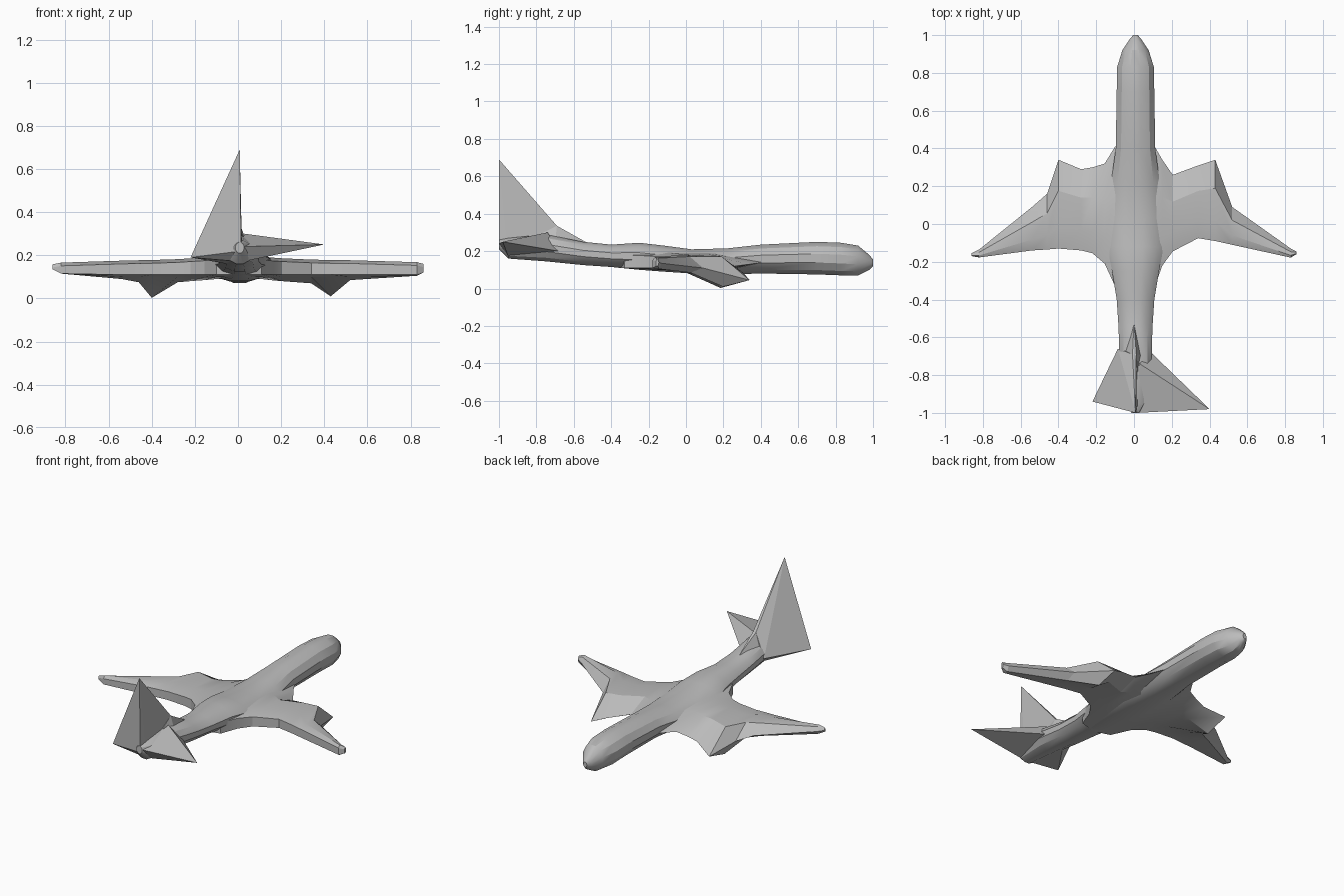
import bpy, bmesh, math

cube = bpy.data.objects.get("Cube")
if cube:
    bpy.data.objects.remove(cube, do_unlink=True)

# One plain grey for the whole aircraft
grey = bpy.data.materials.new("plain_grey")
grey.use_nodes = True
colour = (0.5, 0.5, 0.5, 1)
grey.diffuse_color = colour
grey.node_tree.nodes["Principled BSDF"].inputs["Base Color"].default_value = colour


def finish(name, bm, smooth=None):
    bmesh.ops.recalc_face_normals(bm, faces=bm.faces)
    mesh = bpy.data.meshes.new(name)
    bm.to_mesh(mesh)
    bm.free()
    mesh.materials.append(grey)
    obj = bpy.data.objects.new(name, mesh)
    bpy.context.collection.objects.link(obj)
    if smooth:
        bpy.ops.object.select_all(action='DESELECT')
        obj.select_set(True)
        bpy.context.view_layer.objects.active = obj
        bpy.ops.object.shade_smooth_by_angle(angle=math.radians(smooth))
    return obj


def loft(name, rings, smooth=None):
    """Skin closed rings of equal length and cap both ends."""
    bm = bmesh.new()
    loops = [[bm.verts.new(p) for p in ring] for ring in rings]
    for a, b in zip(loops, loops[1:]):
        for i in range(len(a)):
            j = (i + 1) % len(a)
            bm.faces.new((a[i], a[j], b[j], b[i]))
    bm.faces.new(loops[0])
    bm.faces.new(loops[-1])
    return finish(name, bm, smooth)


def hull(name, points):
    bm = bmesh.new()
    verts = [bm.verts.new(p) for p in points]
    out = bmesh.ops.convex_hull(bm, input=verts)
    unused = [v for v in out["geom_interior"] if isinstance(v, bmesh.types.BMVert)]
    bmesh.ops.delete(bm, geom=unused, context='VERTS')
    return finish(name, bm)


# Fuselage: y, half width, bottom z, top z
SECTIONS = [
    (-1.0, .02, .21, .26), (-.95, .06, .16, .27), (-.75, .085, .145, .29),
    (-.55, .09, .125, .25), (-.4, .10, .115, .235), (-.25, .125, .10, .245),
    (-.12, .15, .09, .23), (.03, .15, .08, .21), (.22, .13, .075, .215),
    (.4, .105, .08, .235), (.7, .10, .075, .25), (.83, .098, .07, .245),
    (.92, .07, .07, .23), (.98, .03, .10, .18), (1.0, .012, .12, .155),
]
SIDES = 12


def oval(y, w, low, high):
    mid, half = (low + high) / 2, (high - low) / 2
    angles = [math.tau * (i + .5) / SIDES for i in range(SIDES)]
    return [(.008 + w * 1.03 * math.cos(a), y, mid + half * 1.03 * math.sin(a))
            for a in angles]


loft("fuselage", [oval(*s) for s in SECTIONS], 28)


# Wings: x, leading y, leading z, trailing y, top z, bottom z
def airfoil(side, x, lead, lead_z, trail, top, low):
    chord = lead - trail
    profile = [(0, lead_z), (.35, top - .006), (.75, top), (1, top - .015),
               (1, max(low, .11)), (.75, max(low, .10)), (.33, low)]
    return [(side * x, lead - t * chord, z) for t, z in profile]


LEFT = [
    (0, .42, .15, -.36, .20, .09), (.11, .41, .14, -.33, .195, .09),
    (.15, .34, .13, -.22, .19, .085), (.205, .26, .12, -.145, .186, .08),
    (.34, .31, .08, -.075, .18, .07), (.43, .34, .045, -.09, .178, .01),
    (.52, .09, .11, -.11, .177, .085), (.83, -.13, .135, -.178, .168, .105),
    (.86, -.145, .14, -.16, .16, .12),
]
RIGHT = [
    (0, .42, .15, -.36, .20, .09), (.10, .41, .14, -.33, .195, .09),
    (.155, .32, .13, -.21, .19, .085), (.22, .30, .11, -.155, .186, .08),
    (.28, .29, .09, -.14, .182, .075), (.40, .34, .045, -.13, .178, .003),
    (.46, .16, .09, -.135, .177, .075), (.54, .09, .12, -.14, .175, .09),
    (.82, -.135, .135, -.177, .166, .115), (.86, -.155, .145, -.17, .158, .135),
]
for name, side, stations in (("left_wing", 1, LEFT), ("right_wing", -1, RIGHT)):
    loft(name, [airfoil(side, *s) for s in stations], 20)

# Tail fin merged with the short right stabilizer
hull("tail_fin", [
    (.008, -1, .69), (-.22, -.94, .19), (.015, -1, .22), (.012, -.69, .335),
    (-.008, -.69, .335), (-.085, -.66, .2), (-.05, -.7, .16), (.02, -.95, .17),
])
# Low ridge leading up to the fin
hull("fin_ridge", [
    (0, -.52, .24), (.012, -.69, .335), (-.008, -.69, .335),
    (.045, -.7, .25), (-.06, -.7, .25), (.02, -.8, .28),
])
# Long left stabilizer
hull("left_stabilizer", [
    (.4, -.98, .25), (.03, -.74, .30), (.10, -.77, .235), (.09, -.68, .2),
    (.01, -1, .24), (.02, -.95, .17),
])
